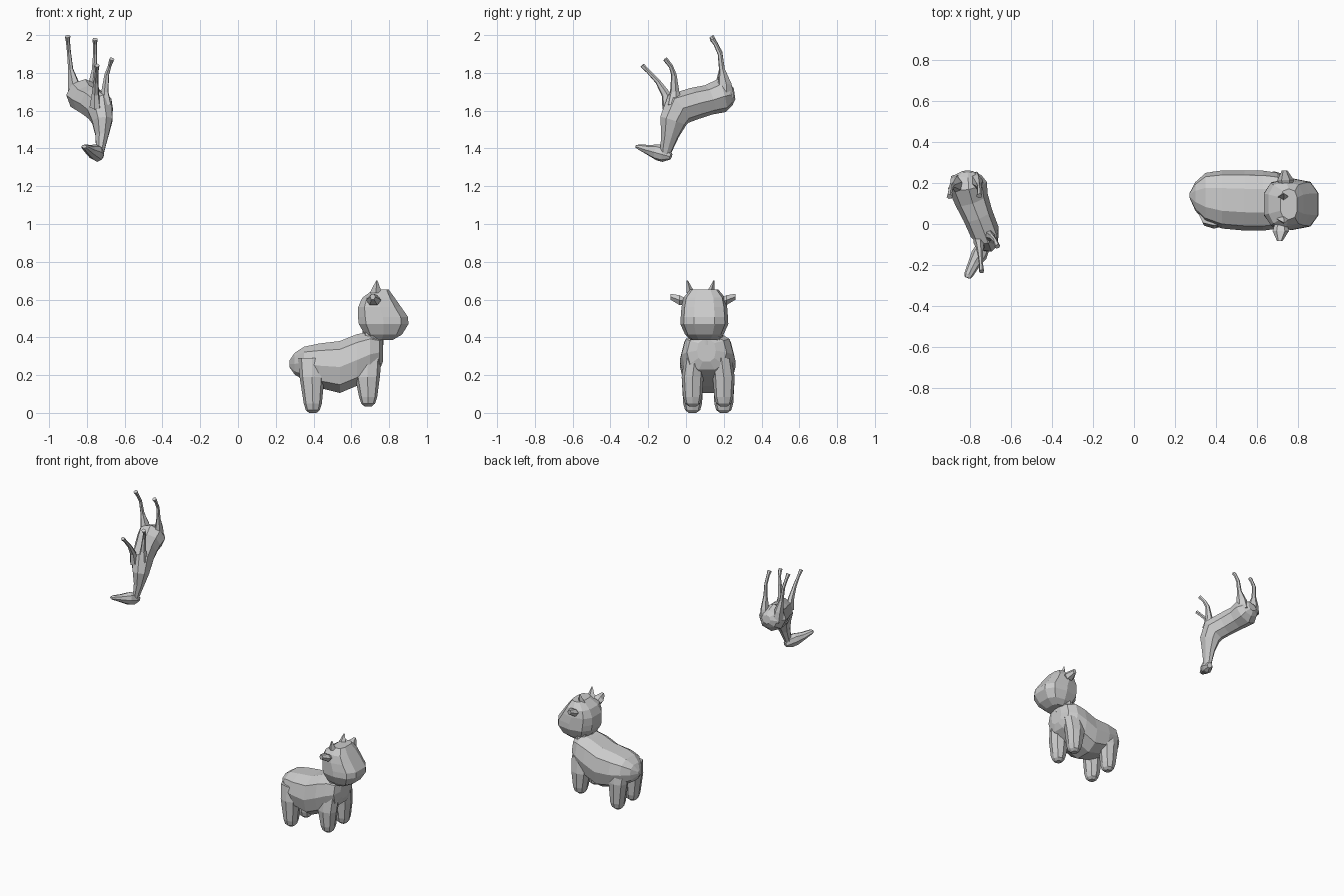
import bpy, bmesh, math
from mathutils import Vector


def loft(name, rings, side, up=None, n=8, p=1.0):
    """Skin flat-shaded rings (x, y, z, half_width, half_height) into a closed form."""
    L0 = Vector(side).normalized()
    cs = [Vector(r[:3]) for r in rings]
    bm = bmesh.new()
    loops = []
    for i, r in enumerate(rings):
        t = (cs[min(i + 1, len(cs) - 1)] - cs[max(i - 1, 0)]).normalized()
        if up:
            L, N = L0, Vector(up)
        else:
            L = (L0 - t * L0.dot(t)).normalized()
            N = t.cross(L)
        loop = []
        for k in range(n):
            a = 2 * math.pi * k / n
            c, s = math.cos(a), math.sin(a)
            c = math.copysign(abs(c) ** p, c) if abs(c) > 1e-6 else 0
            s = math.copysign(abs(s) ** p, s) if abs(s) > 1e-6 else 0
            loop.append(bm.verts.new(cs[i] + L * c * r[3] + N * s * r[4]))
        loops.append(loop)
    for a, b in zip(loops, loops[1:]):
        for k in range(n):
            bm.faces.new((a[k], a[(k + 1) % n], b[(k + 1) % n], b[k]))
    bm.faces.new(loops[0])
    bm.faces.new(loops[-1])
    bmesh.ops.recalc_face_normals(bm, faces=bm.faces)
    me = bpy.data.meshes.new(name)
    bm.to_mesh(me)
    bm.free()
    ob = bpy.data.objects.new(name, me)
    bpy.context.collection.objects.link(ob)
    return ob


X, Y, Z = (1, 0, 0), (0, 1, 0), (0, 0, 1)

# Cow: barrel body, rump to chest
loft("cow_body", [
    (.272, .14, .26, .012, .018), (.30, .135, .26, .07, .06),
    (.35, .13, .262, .12, .092), (.43, .12, .25, .142, .122),
    (.54, .115, .243, .147, .143), (.63, .114, .28, .147, .142),
    (.70, .114, .31, .137, .125), (.75, .11, .32, .105, .095),
    (.768, .108, .33, .05, .06)], Y, Z, n=10, p=.8)

# Cow: neck under the head
loft("cow_neck", [(.69, .11, .36, .10, .08), (.715, .105, .40, .092, .055),
                  (.73, .10, .46, .09, .07)], Y, X, n=8, p=.8)

# Cow: stubby tapered legs
for nm, x, foot in (("front", .685, .035), ("hind", .392, 0.0)):
    for sd, y in (("right", .035), ("left", .2)):
        loft(f"cow_{nm}_leg_{sd}", [
            (x, y + (.115 - y) * .15, .29, .055, .075),
            (x, y, .19, .058, .066),
            (x + .004, y, foot + .05, .05, .048),
            (x + .004, y, foot + .015, .04, .037),
            (x + .004, y, foot, .02, .02)], Y, X, n=8, p=.85)

# Cow: blocky head, built from (z, back x, front x, half width)
loft("cow_head", [
    ((a + b) / 2, .097, z, w, (b - a) / 2) for z, a, b, w in (
        (.385, .70, .82, .07), (.415, .668, .872, .102), (.47, .635, .907, .127),
        (.508, .63, .905, .125), (.56, .632, .868, .121), (.61, .655, .832, .11),
        (.652, .715, .80, .075))], Y, X, n=10, p=.72)

# Cow: horns and ears on both sides
for sd, s in (("right", -1), ("left", 1)):
    yc = .08 if s < 0 else .075
    loft(f"cow_horn_{sd}", [(.73, yc + s * .055, .635, .022, .032),
                            (.735, yc + s * .073, .702, .003, .003)], Y, X, n=4)
    yc = .09
    dx = .012 * s
    loft(f"cow_ear_{sd}", [
        (.73 + dx, yc + s * .09, .59, .03, .018),
        (.73 + dx, yc + s * .125, .597, .04, .03),
        (.725 + dx, yc + s * .172, .615, .014, .018)], X, Z, n=6)

# Horse, upside down: rump, back, chest and neck in one form
side = (.95, .3, 0)
loft("horse_body", [
    (-.815, .257, 1.69, .03, .03), (-.815, .237, 1.687, .07, .06),
    (-.815, .19, 1.68, .096, .09), (-.795, .12, 1.657, .084, .08),
    (-.765, .045, 1.638, .075, .085), (-.73, -.04, 1.61, .072, .093),
    (-.718, -.068, 1.545, .056, .075), (-.72, -.085, 1.47, .036, .05),
    (-.727, -.10, 1.41, .026, .037), (-.733, -.112, 1.36, .02, .026)], side)

# Horse: wedge head
loft("horse_head", [
    (-.728, -.08, 1.358, .018, .018), (-.74, -.115, 1.37, .034, .043),
    (-.757, -.15, 1.38, .04, .043), (-.783, -.195, 1.391, .03, .028),
    (-.81, -.25, 1.408, .022, .014), (-.815, -.263, 1.41, .014, .008)],
    (.87, -.5, 0))

# Horse: thin legs pointing upward
legs = {
    "hind_leg_right": [(-.862, .195, 1.68, .038, .055), (-.872, .195, 1.75, .03, .04),
                       (-.886, .19, 1.82, .014, .016), (-.895, .18, 1.91, .011, .013),
                       (-.90, .152, 1.965, .011, .011), (-.902, .134, 1.993, .015, .014)],
    "hind_leg_left": [(-.772, .205, 1.67, .038, .055), (-.766, .205, 1.74, .028, .038),
                      (-.76, .19, 1.82, .014, .016), (-.757, .18, 1.90, .011, .013),
                      (-.757, .155, 1.955, .011, .011), (-.757, .138, 1.978, .015, .014)],
    "front_leg_right": [(-.757, -.085, 1.62, .03, .045), (-.755, -.108, 1.69, .02, .024),
                        (-.752, -.15, 1.755, .013, .014), (-.748, -.20, 1.808, .01, .011),
                        (-.746, -.232, 1.84, .013, .013)],
    "front_leg_left": [(-.70, -.06, 1.63, .03, .045), (-.705, -.06, 1.70, .02, .026),
                       (-.695, -.064, 1.79, .013, .015), (-.68, -.08, 1.835, .01, .012),
                       (-.668, -.11, 1.873, .014, .013)],
}
for nm, rings in legs.items():
    loft("horse_" + nm, rings, side, n=6)
